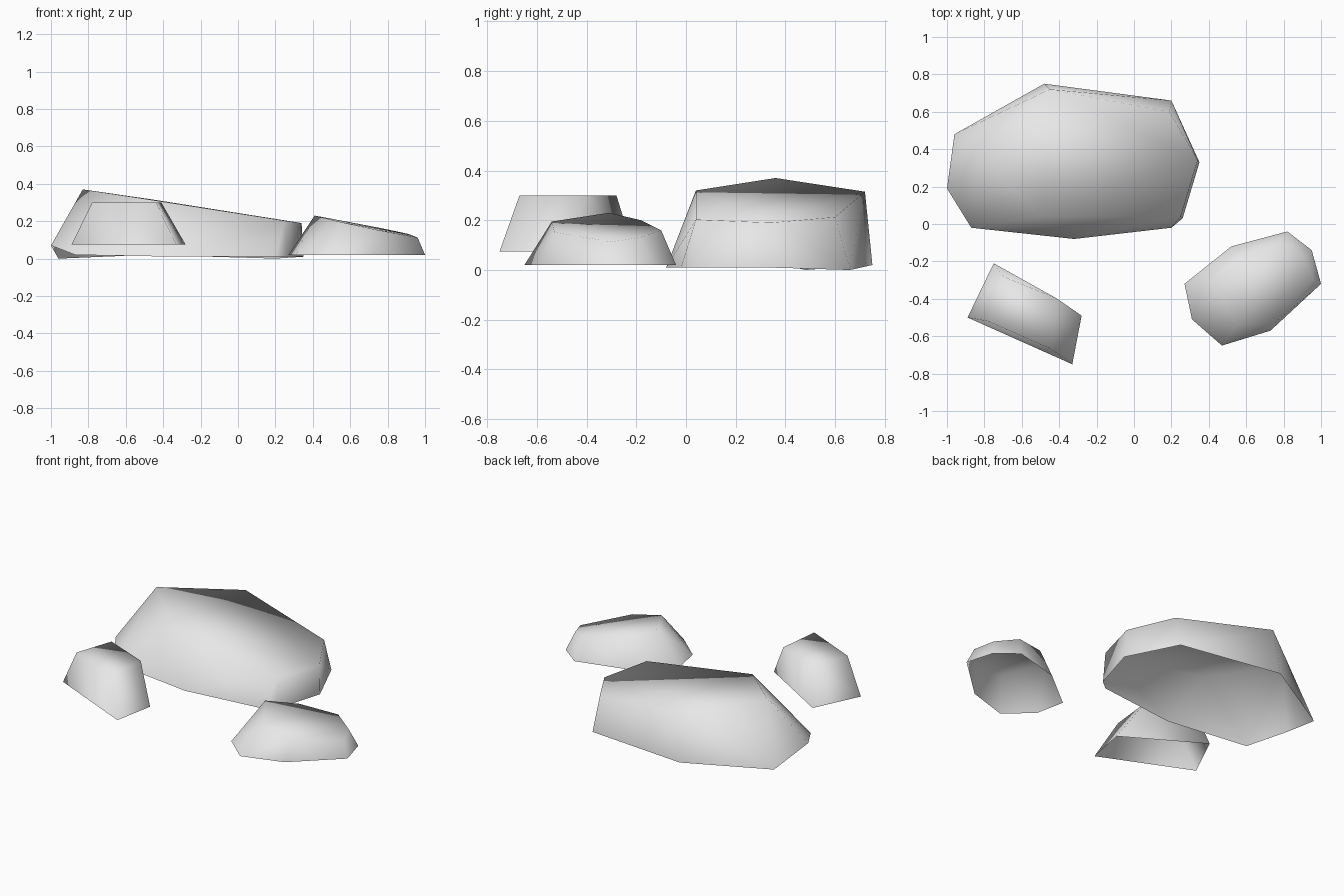
import bpy
import bmesh

# Remove the default cube
cube = bpy.data.objects.get("Cube")
if cube:
    bpy.data.objects.remove(cube, do_unlink=True)

# Single stone colour
stone = bpy.data.materials.new("light grey stone")
stone.use_nodes = True
grey = (0.8, 0.8, 0.8, 1)
stone.diffuse_color = grey
stone.node_tree.nodes["Principled BSDF"].inputs["Base Color"].default_value = grey


def make_rock(name, rim, crown):
    """Smooth faceted shell, open underneath, stretched from a rim to a crown."""
    bm = bmesh.new()
    rim_verts = {bm.verts.new(p) for p in rim}
    for p in crown:
        bm.verts.new(p)
    hull = bmesh.ops.convex_hull(bm, input=list(bm.verts))
    loose = [v for v in hull["geom_interior"] if isinstance(v, bmesh.types.BMVert)]
    bmesh.ops.delete(bm, geom=loose, context="VERTS")
    bmesh.ops.recalc_face_normals(bm, faces=bm.faces)

    # Open the underside
    under = [f for f in bm.faces if all(v in rim_verts for v in f.verts) and f.normal.z < -0.2]
    bmesh.ops.delete(bm, geom=under, context="FACES")
    bmesh.ops.dissolve_limit(bm, angle_limit=0.03, verts=bm.verts, edges=bm.edges)
    for f in bm.faces:
        f.smooth = True

    mesh = bpy.data.meshes.new(name)
    bm.to_mesh(mesh)
    bm.free()
    mesh.materials.append(stone)
    rock = bpy.data.objects.new(name, mesh)
    bpy.context.collection.objects.link(rock)
    return rock


# Large boulder at the back, crown sloping down towards +x
make_rock(
    "large_boulder",
    rim=[(-0.48, 0.75, 0.02), (0.2, 0.66, 0), (0.35, 0.33, 0.01),
         (0.26, 0.03, 0.01), (0.2, -0.02, 0.01), (-0.32, -0.08, 0.01),
         (-0.87, -0.02, 0.02), (-1, 0.19, 0.07), (-0.96, 0.48, 0)],
    crown=[(-0.83, 0.36, 0.37), (-0.45, 0.72, 0.315), (0.19, 0.6, 0.213),
           (0.34, 0.34, 0.19), (0.25, 0.04, 0.203), (-0.5, 0.04, 0.32)],
)

# Low rock at the front, crown also sloping towards +x
ground = 0.02
make_rock(
    "low_rock",
    rim=[(x, y, ground) for x, y in (
        (0.82, -0.04), (0.95, -0.14), (1, -0.32), (0.73, -0.57),
        (0.47, -0.65), (0.31, -0.51), (0.27, -0.32), (0.52, -0.12))],
    crown=[(0.41, -0.31, 0.23), (0.55, -0.54, 0.195), (0.75, -0.53, 0.152),
           (0.96, -0.3, 0.113), (0.91, -0.18, 0.132), (0.78, -0.1, 0.16),
           (0.56, -0.18, 0.2)],
)

# Small four-sided rock at the front
make_rock(
    "small_block_rock",
    rim=[(x, y, 0.075) for x, y in (
        (-0.75, -0.21), (-0.28, -0.49), (-0.33, -0.75), (-0.89, -0.5))],
    crown=[(x, y, 0.3) for x, y in (
        (-0.7, -0.28), (-0.41, -0.4), (-0.44, -0.67), (-0.78, -0.52))],
)
